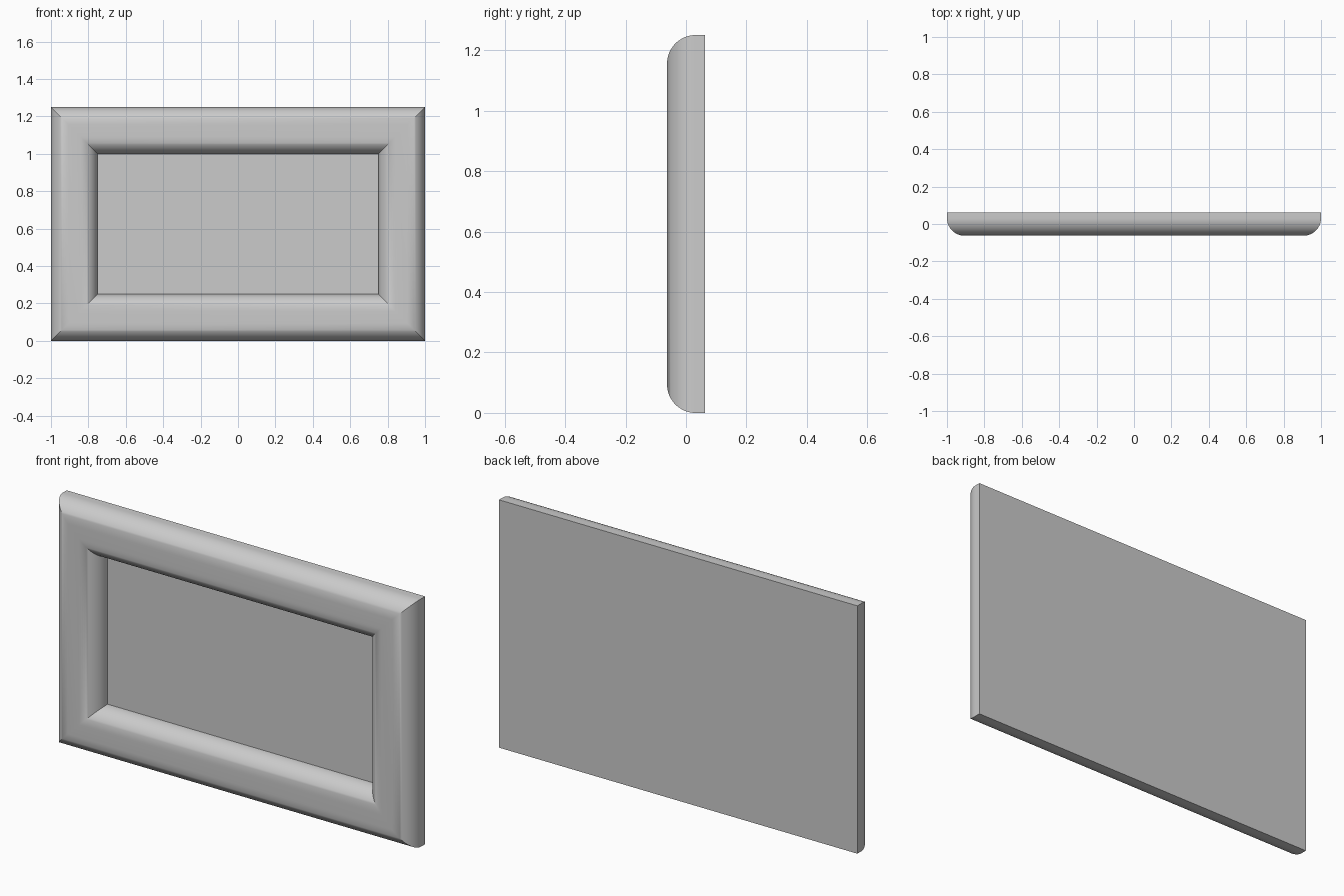
import bpy, bmesh
from math import sin, cos, pi

if "Cube" in bpy.data.objects:
    bpy.data.objects.remove(bpy.data.objects["Cube"])

W, H, D = 1.0, 1.25, 0.0625      # half width, height, half thickness
BAND, R, SEG = 0.25, 0.094, 16   # frame band width, edge rounding radius

# Moulding profile: (inset from outer edge, y), from back edge round to panel
arc = [(R - R * cos(t), -D + R - R * sin(t))
       for t in (pi / 2 * i / SEG for i in range(SEG + 1))]
profile = [(0, D)] + arc + [(BAND - d, y) for d, y in reversed(arc)]

bm = bmesh.new()


def ring(inset, y):
    x, lo, hi = W - inset, inset, H - inset
    return [bm.verts.new(p) for p in
            ((-x, y, lo), (x, y, lo), (x, y, hi), (-x, y, hi))]


# Mitred frame swept as rectangular rings
rings = [ring(*p) for p in profile]
for a, b in zip(rings, rings[1:]):
    for i in range(4):
        j = (i + 1) % 4
        bm.faces.new((a[i], a[j], b[j], b[i]))

# Recessed panel and flat back
bm.faces.new(rings[-1])
bm.faces.new(rings[0][::-1])
bmesh.ops.recalc_face_normals(bm, faces=bm.faces[:])

mesh = bpy.data.meshes.new("framed_panel")
bm.to_mesh(mesh)
bm.free()
obj = bpy.data.objects.new("framed_panel", mesh)
bpy.context.collection.objects.link(obj)
bpy.context.view_layer.objects.active = obj
obj.select_set(True)
bpy.ops.object.shade_smooth_by_angle(angle=pi / 6)
